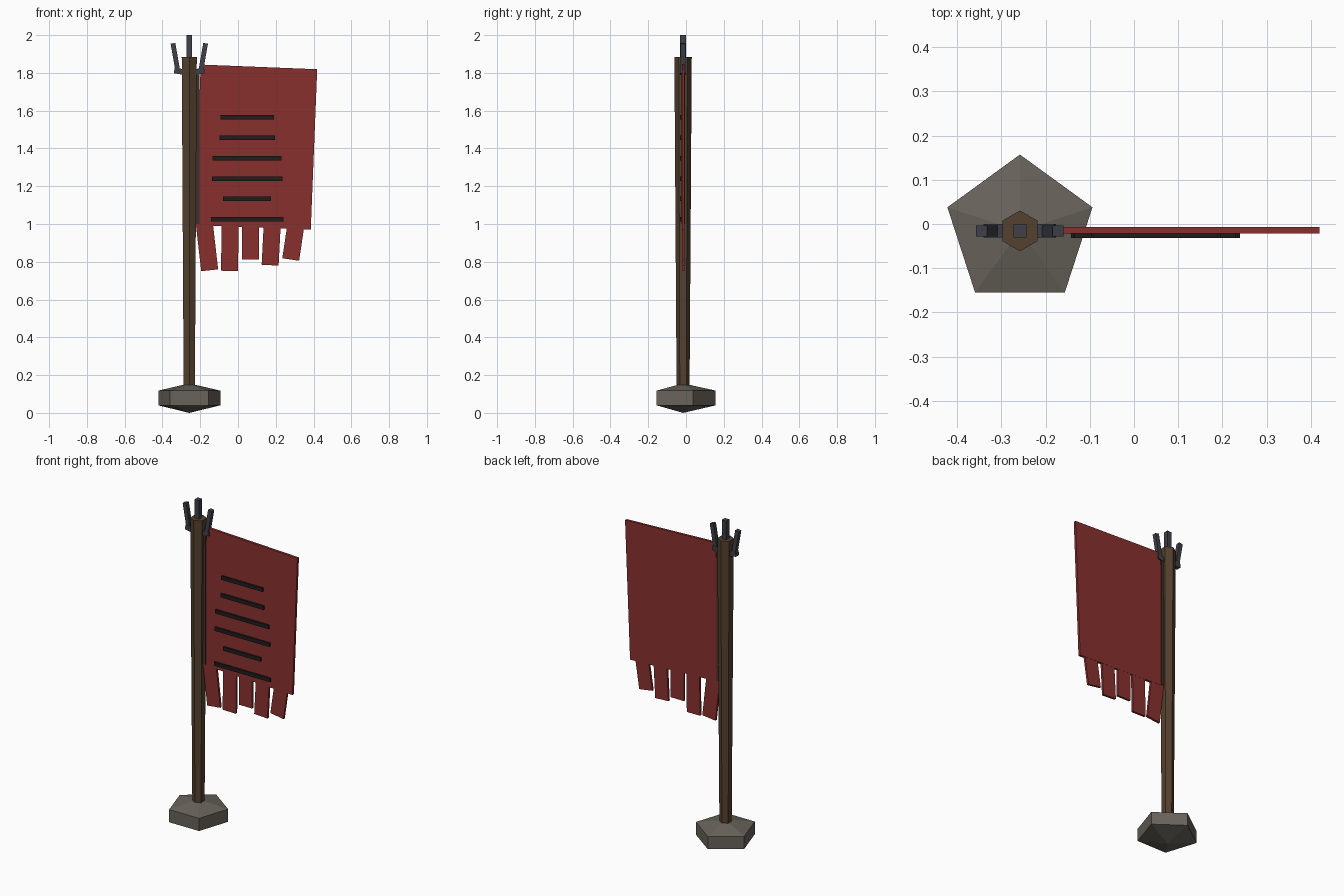
import bpy
from math import radians, sin, cos, pi

if "Cube" in bpy.data.objects:
    bpy.data.objects.remove(bpy.data.objects["Cube"])

POLE_X, POLE_Y = -0.258, -0.0155
FLAG_Y = -0.0145


def material(name, rgb):
    m = bpy.data.materials.new(name)
    m.diffuse_color = (*rgb, 1)
    m.use_nodes = True
    m.node_tree.nodes["Principled BSDF"].inputs["Base Color"].default_value = m.diffuse_color
    return m


wood = material("wood", (0.09, 0.053, 0.028))
dark_wood = material("dark_wood", (0.05, 0.03, 0.02))
stone = material("stone", (0.14, 0.125, 0.105))
iron = material("iron", (0.05, 0.052, 0.065))
cloth = material("red_cloth", (0.25, 0.03, 0.027))
black = material("black_paint", (0.014, 0.012, 0.012))


def mesh(name, verts, faces, mat):
    me = bpy.data.meshes.new(name)
    me.from_pydata(verts, [], faces)
    me.materials.append(mat)
    ob = bpy.data.objects.new(name, me)
    bpy.context.collection.objects.link(ob)
    return ob


def box(name, centre, size, mat, tilt=0):
    """Box turned by tilt degrees about y (positive leans the top to +x)."""
    sx, sy, sz = (s / 2 for s in size)
    verts = [(x, y, z) for x in (-sx, sx) for y in (-sy, sy) for z in (-sz, sz)]
    faces = [(0, 1, 3, 2), (4, 6, 7, 5), (0, 4, 5, 1),
             (2, 3, 7, 6), (0, 2, 6, 4), (1, 5, 7, 3)]
    ob = mesh(name, verts, faces, mat)
    ob.location = centre
    ob.rotation_euler[1] = radians(tilt)
    return ob


def rings(name, n, levels, mat):
    """Stack n-sided rings (radius, z) round the pole axis, a point at +y."""
    verts = [(POLE_X + r * sin(2 * pi * i / n), POLE_Y + r * cos(2 * pi * i / n), z)
             for r, z in levels for i in range(n)]
    faces = [(k * n + i, k * n + n + i, k * n + n + (i + 1) % n, k * n + (i + 1) % n)
             for k in range(len(levels) - 1) for i in range(n)]
    return verts, faces


# Stone foot: five-sided band with a shallow point above and below
n = 5
v, f = rings("base", n, [(0.1725, 0.04), (0.1725, 0.118)], stone)
v += [(POLE_X, POLE_Y, 0.0), (POLE_X, POLE_Y, 0.156)]
for i in range(n):
    j = (i + 1) % n
    f += [(i, j, 2 * n), (n + j, n + i, 2 * n + 1)]
mesh("stone_base", v, f, stone)

# Six-sided pole, slightly wider at the top
v, f = rings("pole", 6, [(0.034, 0.08), (0.046, 1.885)], wood)
f += [tuple(range(6)), tuple(range(11, 5, -1))]
mesh("pole", v, f, wood)

# Three iron prongs and the short arms carrying the outer two
box("middle_prong", (POLE_X, POLE_Y, 1.9), (0.03, 0.03, 0.2), iron)
for side, label in ((-1, "left"), (1, "right")):
    box(label + "_prong", (POLE_X + side * 0.073, POLE_Y, 1.88),
        (0.025, 0.025, 0.155), iron, side * 10)
    box(label + "_prong_arm", (POLE_X + side * 0.05, POLE_Y, 1.808),
        (0.06, 0.03, 0.03), iron, side * -10)

# Cloth and the strip tying it to the pole
box("banner_cloth", (0.094, FLAG_Y, 1.407), (0.617, 0.015, 0.85), cloth, 2.3)
box("banner_binding", (-0.216, FLAG_Y, 1.4), (0.025, 0.02, 0.8), dark_wood)

# Torn strips: bottom centre x, bottom z, top z, tilt
tatters = [(-0.150, 0.755, 1.11, -6.5), (-0.045, 0.752, 1.07, 0.8),
           (0.065, 0.813, 1.06, 0), (0.170, 0.782, 1.07, 3),
           (0.279, 0.812, 1.05, 8.5)]
for k, (x, z0, z1, tilt) in enumerate(tatters, 1):
    h = z1 - z0
    a = radians(tilt)
    box(f"torn_strip_{k}", (x + sin(a) * h / 2, FLAG_Y, z0 + cos(a) * h / 2),
        (0.09, 0.0135, h), cloth, tilt)

# Painted bars on the front: left x, right x, z
bars = [(-0.092, 0.19, 1.566), (-0.097, 0.197, 1.457), (-0.134, 0.23, 1.348),
        (-0.137, 0.235, 1.24), (-0.08, 0.174, 1.134), (-0.142, 0.24, 1.025)]
for k, (x0, x1, z) in enumerate(bars, 1):
    box(f"painted_bar_{k}", ((x0 + x1) / 2, -0.025, z), (x1 - x0, 0.014, 0.023), black)
